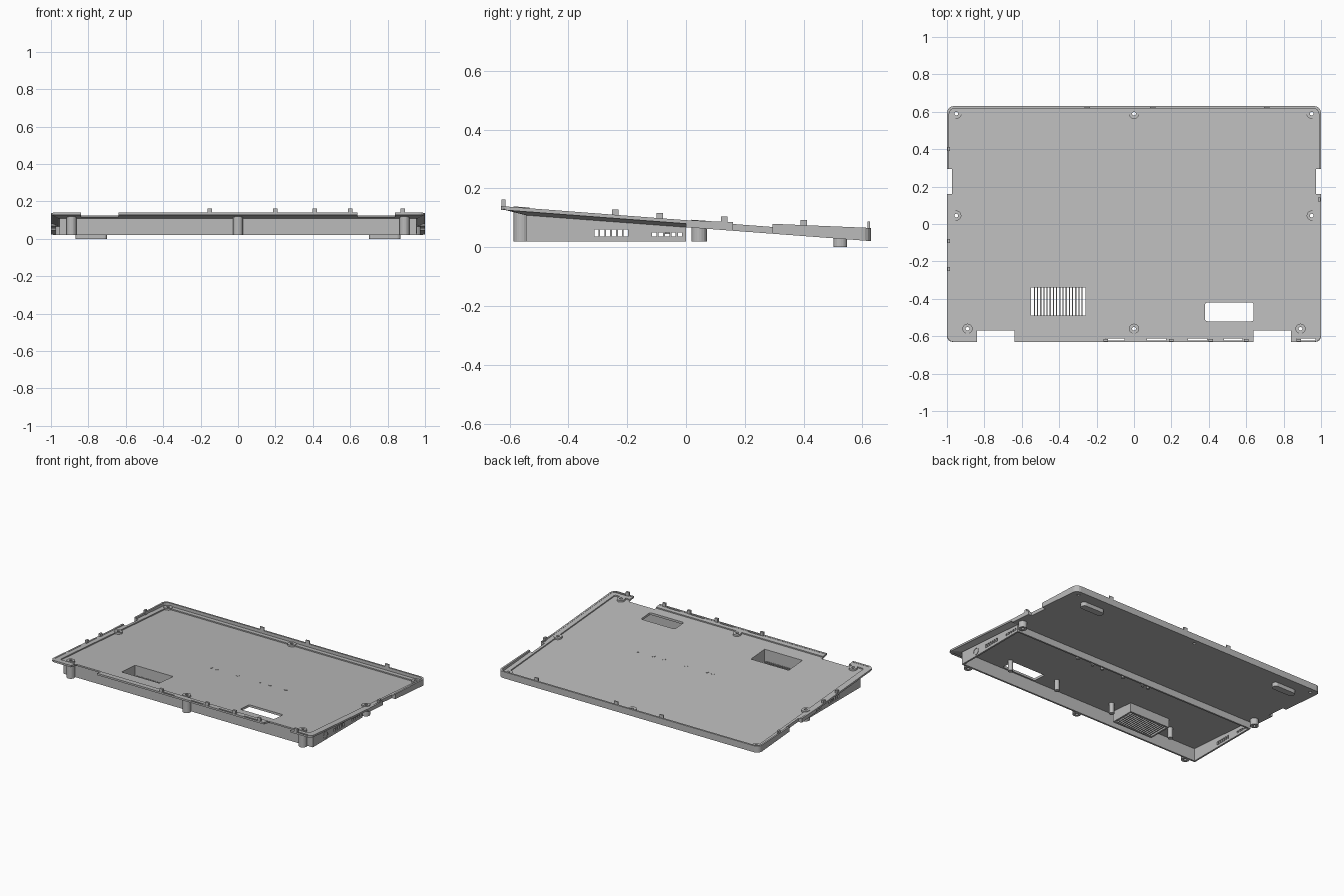
import bpy, bmesh, math

if "Cube" in bpy.data.objects:
    bpy.data.objects.remove(bpy.data.objects["Cube"])

grey = bpy.data.materials.new("case_grey")
grey.use_nodes = True
grey.diffuse_color = (0.5, 0.5, 0.5, 1)
grey.node_tree.nodes["Principled BSDF"].inputs["Base Color"].default_value = (0.5, 0.5, 0.5, 1)


# Sloping heights of the shell
def under(y):
    return 0.068 - 0.075 * y


def deck(y):
    return under(y) + 0.015


def ledge(y):
    return deck(y) + 0.008


def rim_top(y):
    if y < 0:
        return 0.092 - 0.076 * y
    return 0.092 - 0.042 * y


def flat(z):
    return lambda y: z


def finish(bm, name):
    bmesh.ops.recalc_face_normals(bm, faces=bm.faces)
    mesh = bpy.data.meshes.new(name)
    bm.to_mesh(mesh)
    bm.free()
    mesh.materials.append(grey)
    ob = bpy.data.objects.new(name, mesh)
    bpy.context.collection.objects.link(ob)
    return ob


def outline(x, y0, y1, front_r, back_r, stops=()):
    """Rounded rectangle with extra points along both sides."""
    pts = []
    corners = ((x, y0, front_r, -90), (x, y1, back_r, 0),
               (-x, y1, back_r, 90), (-x, y0, front_r, 180))
    for i, (cx, cy, r, start) in enumerate(corners):
        ox = cx - math.copysign(r, cx)
        oy = cy + r if cy == y0 else cy - r
        for k in range(5):
            a = math.radians(start + 22.5 * k)
            pts.append((ox + r * math.cos(a), oy + r * math.sin(a)))
        if i == 0:
            pts += [(x, s) for s in stops]
        if i == 2:
            pts += [(-x, s) for s in reversed(stops)]
    return pts


def add_slab(bm, top, bottom, zt, zb):
    t = [bm.verts.new((x, y, zt(y))) for x, y in top]
    b = [bm.verts.new((x, y, zb(y))) for x, y in bottom]
    bm.faces.new(t)
    bm.faces.new(b[::-1])
    for i in range(len(t)):
        j = (i + 1) % len(t)
        bm.faces.new((t[i], b[i], b[j], t[j]))


def add_box(bm, x0, x1, y0, y1, zb, zt):
    pts = [(x0, y0), (x1, y0), (x1, y1), (x0, y1)]
    zb = zb if callable(zb) else flat(zb)
    zt = zt if callable(zt) else flat(zt)
    add_slab(bm, pts, pts, zt, zb)


def add_ring(bm, outer, inner, zt, zb):
    """Closed band between two matching loops."""
    loops = [[bm.verts.new((x, y, f(y))) for x, y in pts]
             for pts, f in ((outer, zb), (outer, zt), (inner, zt), (inner, zb))]
    n = len(outer)
    for a in range(4):
        p, q = loops[a], loops[(a + 1) % 4]
        for i in range(n):
            j = (i + 1) % n
            bm.faces.new((p[i], p[j], q[j], q[i]))


def circle(x, y, r, n=20):
    return [(x + r * math.cos(math.tau * k / n), y + r * math.sin(math.tau * k / n)) for k in range(n)]


def boxes(name, items):
    bm = bmesh.new()
    for it in items:
        add_box(bm, *it)
    return finish(bm, name)


# Sloping deck: flared front half and straight rear half
bm = bmesh.new()
add_slab(bm, outline(1, -0.63, 0, 0.03, 0.001), outline(0.96, -0.545, 0, 0.01, 0.001), deck, under)
deck_front = finish(bm, "deck_front")
bm = bmesh.new()
rear = outline(1, 0, 0.63, 0.001, 0.035)
add_slab(bm, rear, rear, deck, under)
deck_rear = finish(bm, "deck_rear")

# Raised rim and the lower ledge inside it
stops = (-0.3, 0, 0.3)
loops = [outline(1 - d, -0.63 + d, 0.63 - d, 0.035 - d * 0.5, 0.035 - d * 0.5, stops)
         for d in (0, 0.012, 0.045)]
bm = bmesh.new()
add_ring(bm, loops[0], loops[1], rim_top, lambda y: deck(y) - 0.003)
rim = finish(bm, "rim")
bm = bmesh.new()
add_ring(bm, loops[1], loops[2], ledge, lambda y: deck(y) - 0.003)
inner_ledge = finish(bm, "inner_ledge")

# Open-bottomed body walls under the front half
T = 0.012
front_wall = boxes("front_wall", [(-0.955, 0.955, -0.545, -0.545 + T, 0.02, lambda y: under(y) + 0.004)])
side_walls = [boxes(side + "_wall", [(min(a, b), max(a, b), -0.545 + T, 0, 0.02, lambda y: under(y) + 0.004)])
              for side, a, b in (("left", 0.955, 0.955 - T), ("right", -0.955, -0.955 + T))]
boxes("cross_wall", [(-0.943, 0.943, -T, 0, 0.022, lambda y: under(y) + 0.004)])

# Screw bosses
low = [(s * 0.89, -0.56) for s in (-1, 1)] + [(0, -0.56)] + [(s * 0.95, 0.045) for s in (-1, 1)]
high = [(x, 0.59) for x in (-0.95, 0, 0.95)]
bm = bmesh.new()
for x, y in low + high:
    r = 0.027 if (x, y) in low else 0.028
    bottom = flat(0.02) if (x, y) in low else under
    add_ring(bm, circle(x, y, r), circle(x, y, 0.01), lambda v: ledge(v) + 0.004, bottom)
finish(bm, "screw_bosses")

# Vent pocket with a slatted floor
vx0, vx1, vy0, vy1 = -0.55, -0.26, -0.49, -0.34
top = lambda y: deck(y) - 0.001
boxes("vent_pocket", [(vx0 - T, vx0, vy0 - T, vy1 + T, 0.03, top), (vx1, vx1 + T, vy0 - T, vy1 + T, 0.03, top),
                      (vx0, vx1, vy0 - T, vy0, 0.03, top), (vx0, vx1, vy1, vy1 + T, 0.03, top)])
pitch = (vx1 - vx0) / 17
boxes("vent_slats", [(vx0 + pitch * k - 0.003, vx0 + pitch * k + 0.003, vy0, vy1, 0.03, 0.04)
                     for k in range(1, 17)])

# Cutter for notches, openings, side vents and screw holes
bm = bmesh.new()
for s in (-1, 1):
    x0, x1 = sorted((s * 0.64, s * 0.84))
    add_box(bm, x0, x1, -0.7, -0.57, 0.05, 0.3)
    x0, x1 = sorted((s * 0.973, s * 1.1))
    add_box(bm, x0, x1, 0.16, 0.295, -0.1, 0.3)
    x0, x1 = sorted((s * 0.93, s * 0.965))
    for k in range(6):
        add_box(bm, x0, x1, -0.312 + k * 0.02, -0.298 + k * 0.02, 0.037, 0.06)
    for k in range(5):
        add_box(bm, x0, x1, -0.115 + k * 0.022, -0.101 + k * 0.022, 0.036, 0.05)
add_box(bm, vx0, vx1, vy0, vy1, 0.05, 0.3)
window = outline(0.13, -0.52, -0.42, 0.012, 0.012)
window = [(x + 0.51, y) for x, y in window]
add_slab(bm, window, window, flat(0.3), flat(0))
for x in (-0.1, 0.12, 0.34, 0.53, 0.92):
    add_box(bm, x - 0.05, x + 0.05, -0.623, -0.613, 0.05, 0.3)
for x, y in low + high:
    hole = circle(x, y, 0.0101)
    add_slab(bm, hole, hole, flat(0.3), flat(-0.1))
cutter = finish(bm, "cutter")
cutter.hide_render = True
for ob in [deck_front, deck_rear, rim, inner_ledge] + side_walls:
    mod = ob.modifiers.new("openings", 'BOOLEAN')
    mod.operation = 'DIFFERENCE'
    mod.solver = 'EXACT'
    mod.object = cutter
    bpy.context.view_layer.objects.active = ob
    bpy.ops.object.modifier_apply(modifier=mod.name)
bpy.data.objects.remove(cutter)

# Round jack rim on the left wall
bm = bmesh.new()
ring = [[(0.955 + dx, -0.405 + r * math.cos(math.tau * k / 24), 0.053 + r * math.sin(math.tau * k / 24))
         for k in range(24)] for dx, r in ((0, 0.025), (0.003, 0.025), (0.003, 0.021), (0, 0.021))]
ring = [[bm.verts.new(p) for p in loop] for loop in ring]
for a in range(4):
    for k in range(24):
        p, q, j = ring[a], ring[(a + 1) % 4], (k + 1) % 24
        bm.faces.new((p[k], p[j], q[j], q[k]))
finish(bm, "jack_rim")

# Clips standing on the rim
clips = [(x - 0.012, x + 0.012, -0.628, -0.614, deck, 0.162) for x in (-0.15, 0.2, 0.41, 0.6, 0.88)]
for y, sides in ((-0.24, (-1,)), (-0.09, (-1,)), (0.13, (1,)), (0.4, (-1,))):
    for s in sides:
        x0, x1 = sorted((s * 0.998, s * 0.984))
        clips.append((x0, x1, y - 0.011, y + 0.011, deck, rim_top(y) + 0.018))
clips += [(x - 0.015, x + 0.015, 0.618, 0.626, deck, 0.088) for x in (-0.25, 0.1, 0.71)]
boxes("rim_clips", clips)

# Support posts below the deck and small studs through it
bm = bmesh.new()
for x in (-0.65, -0.17, 0.28, 0.66):
    c = circle(x, -0.42, 0.016)
    add_slab(bm, c, c, lambda y: under(y) + 0.004, flat(0.025))
finish(bm, "support_posts")
bm = bmesh.new()
for x in (-0.165, -0.12, 0.04, 0.21, 0.29, 0.41):
    c = circle(x, -0.06, 0.011, 12)
    add_slab(bm, c, c, lambda y: deck(y) + 0.002, flat(0.045))
finish(bm, "studs")

# Rear feet
bm = bmesh.new()
for s in (-1, 1):
    pts = [(x + s * 0.785, y) for x, y in outline(0.085, 0.502, 0.548, 0.02, 0.02)]
    add_slab(bm, pts, pts, lambda y: under(y) + 0.004, flat(0))
finish(bm, "rear_feet")
